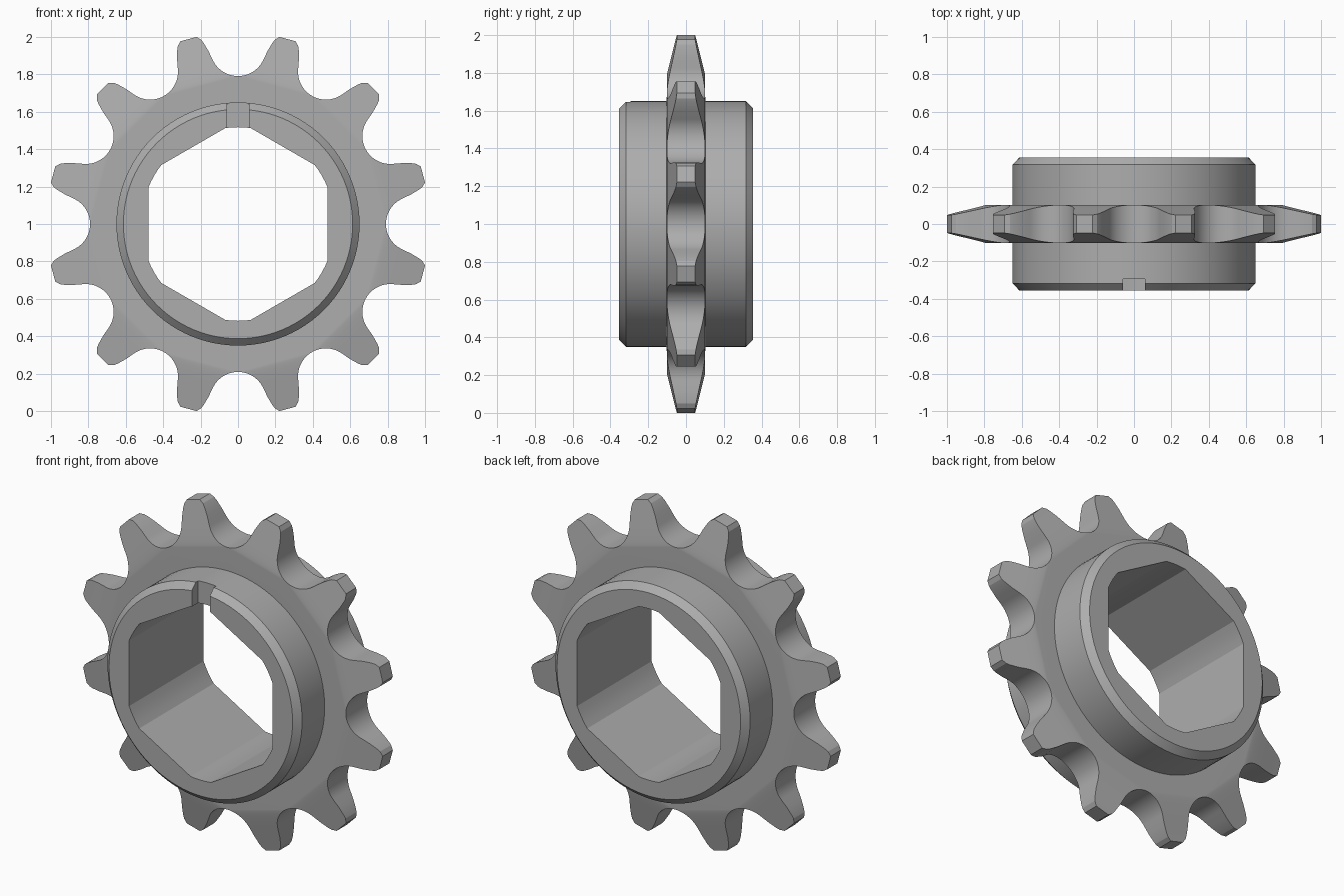
import bpy, bmesh
from math import sin, cos, radians, atan2, hypot

if "Cube" in bpy.data.objects:
    bpy.data.objects.remove(bpy.data.objects["Cube"], do_unlink=True)

TEETH = 12
STEP = radians(360 / TEETH)
SEGMENTS = 96
CENTRE_Z = 1.0

steel = bpy.data.materials.new("steel grey")
steel.use_nodes = True
grey = (0.42, 0.42, 0.42, 1)
steel.diffuse_color = grey
steel.node_tree.nodes["Principled BSDF"].inputs["Base Color"].default_value = grey


def polar(bm, radius, angle, y):
    return bm.verts.new((radius * cos(angle), y, CENTRE_Z + radius * sin(angle)))


def finish(bm, name):
    bmesh.ops.remove_doubles(bm, verts=bm.verts, dist=0.0001)
    bmesh.ops.recalc_face_normals(bm, faces=bm.faces)
    mesh = bpy.data.meshes.new(name)
    bm.to_mesh(mesh)
    bm.free()
    mesh.materials.append(steel)
    obj = bpy.data.objects.new(name, mesh)
    bpy.context.collection.objects.link(obj)
    return obj


def activate(obj):
    bpy.ops.object.select_all(action="DESELECT")
    obj.select_set(True)
    bpy.context.view_layer.objects.active = obj


def smooth(obj):
    activate(obj)
    bpy.ops.object.shade_smooth_by_angle(angle=radians(18))


# Hub: chamfered cylinder around a hexagonal bore with rounded-off corners
def bore_radius(angle):
    from_flat = (angle + radians(30)) % radians(60) - radians(30)
    return 0.478 / cos(min(abs(from_flat), radians(22.5)))


bm = bmesh.new()
profile = [(None, -0.355), (0.613, -0.355), (0.65, -0.317),
           (0.65, 0.317), (0.613, 0.355), (None, 0.355)]
angles = [radians(360) * i / SEGMENTS for i in range(SEGMENTS)]
rings = [[polar(bm, r or bore_radius(a), a, y) for a in angles] for r, y in profile]
for k, ring in enumerate(rings):
    after = rings[(k + 1) % len(rings)]
    for i in range(SEGMENTS):
        j = (i + 1) % SEGMENTS
        bm.faces.new((ring[i], ring[j], after[j], after[i]))
hub = finish(bm, "hub")

# Alignment slot across the top of the front rim
bm = bmesh.new()
bmesh.ops.create_cube(bm, size=1)
bmesh.ops.scale(bm, vec=(0.12, 0.12, 0.3), verts=bm.verts)
bmesh.ops.translate(bm, vec=(0, -0.355, 1.6), verts=bm.verts)
cutter = finish(bm, "slot_cutter")
cutter.hide_render = True
slot = hub.modifiers.new("slot", "BOOLEAN")
slot.operation = "DIFFERENCE"
slot.solver = "EXACT"
slot.object = cutter
activate(hub)
bpy.ops.object.modifier_apply(modifier="slot")
bpy.data.objects.remove(cutter, do_unlink=True)
smooth(hub)

# Half a tooth gap: round roller seat, then the flaring flank (sideways, outward)
gap = [(0.149 * sin(radians(p)), 0.94 - 0.149 * cos(radians(p))) for p in range(0, 66, 5)]
gap += [(0.158, 0.925), (0.183, 0.967), (0.197, 0.985), (0.222, 1.0)]
flank = [(hypot(t, r), atan2(t, r)) for t, r in gap]


def half_thickness(radius):
    return 0.102 - 0.054 * max(0, (radius - 0.79) / 0.235)


# Toothed plate: each tooth is a ladder of rungs tapering towards its tip
bm = bmesh.new()
for n in range(TEETH):
    start = n * STEP
    sides = []
    for sign in (-1, 1):
        left = [polar(bm, r, start + a, sign * half_thickness(r)) for r, a in flank]
        right = [polar(bm, r, start + STEP - a, sign * half_thickness(r)) for r, a in flank]
        inner = [polar(bm, 0.6, start + f * STEP, sign * 0.102) for f in (0, 0.5, 1)]
        bm.faces.new(inner + [right[0], left[0]])
        for k in range(len(flank) - 1):
            bm.faces.new((left[k], right[k], right[k + 1], left[k + 1]))
        sides.append((left, right, inner))
    front, back = sides
    for f, b in zip(front, back):
        for k in range(len(f) - 1):
            bm.faces.new((f[k], f[k + 1], b[k + 1], b[k]))
    bm.faces.new((front[0][-1], front[1][-1], back[1][-1], back[0][-1]))
smooth(finish(bm, "toothed_plate"))
